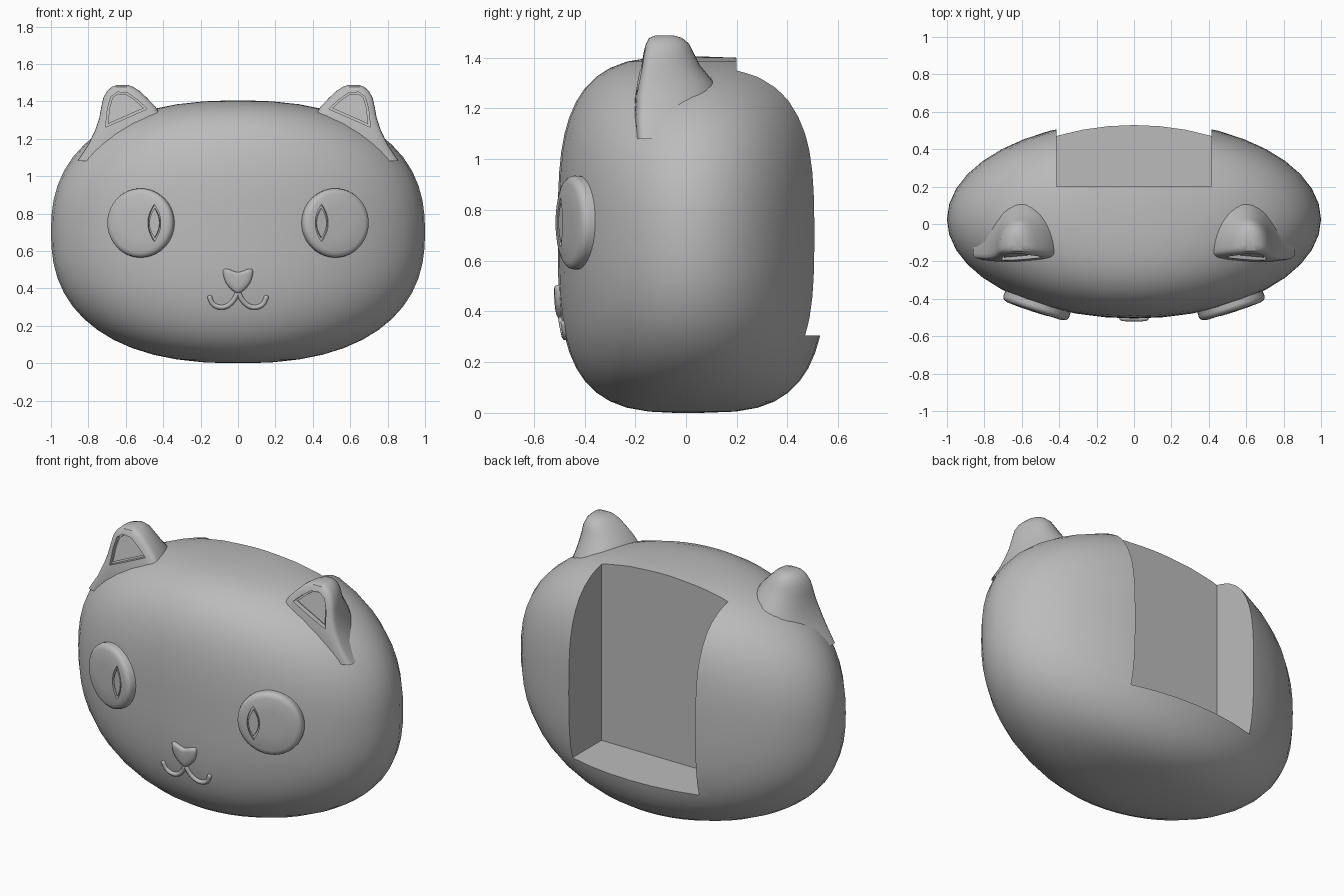
import bpy, bmesh, math
from mathutils import Matrix, Vector

cube = bpy.data.objects.get("Cube")
if cube:
    bpy.data.objects.remove(cube, do_unlink=True)

grey = bpy.data.materials.new("plain grey")
grey.use_nodes = True
grey.diffuse_color = (0.5, 0.5, 0.5, 1)
grey.node_tree.nodes["Principled BSDF"].inputs["Base Color"].default_value = grey.diffuse_color

HALF_H, HALF_D, MID_Y = 0.7025, 0.53, 0.025


def loft(name, rings, closed=True):
    """Skin a stack of equal-length point rings and cap both ends."""
    bm = bmesh.new()
    rows = [[bm.verts.new(p) for p in ring] for ring in rings]
    n = len(rows[0])
    for a, b in zip(rows, rows[1:]):
        for i in range(n):
            j = (i + 1) % n
            bm.faces.new((a[i], a[j], b[j], b[i]))
    bm.faces.new(rows[0][::-1])
    bm.faces.new(rows[-1])
    bmesh.ops.recalc_face_normals(bm, faces=bm.faces)
    mesh = bpy.data.meshes.new(name)
    bm.to_mesh(mesh)
    bm.free()
    mesh.materials.append(grey)
    ob = bpy.data.objects.new(name, mesh)
    bpy.context.collection.objects.link(ob)
    return ob


def activate(ob):
    bpy.ops.object.select_all(action='DESELECT')
    ob.select_set(True)
    bpy.context.view_layer.objects.active = ob


def smooth(ob, angle=35):
    activate(ob)
    bpy.ops.object.shade_smooth_by_angle(angle=math.radians(angle))


def carve(ob, cutter):
    activate(ob)
    mod = ob.modifiers.new("carve", 'BOOLEAN')
    mod.operation, mod.solver, mod.object = 'DIFFERENCE', 'EXACT', cutter
    bpy.ops.object.modifier_apply(modifier=mod.name)
    bpy.data.objects.remove(cutter, do_unlink=True)


def spline(points, steps=5, cyclic=False):
    """Sample a smooth path through 2D points."""
    pts = [Vector(p) for p in points]
    n, out = len(pts), []
    for i in range(n if cyclic else n - 1):
        pick = lambda k: pts[k % n] if cyclic else pts[max(0, min(n - 1, k))]
        a, b, c, d = (pick(i + k) for k in (-1, 0, 1, 2))
        for s in range(steps):
            t = s / steps
            out.append(b + (c - a) * t / 2 + (a - b * 2.5 + c * 2 - d / 2) * t**2
                       + ((b - c) * 1.5 + (d - a) / 2) * t**3)
    return out if cyclic else out + [pts[-1]]


def profile(t, power):
    return max(0, 1 - abs(t) ** power) ** (1 / power)


def face_y(x, z):
    """Depth of the front of the head at x, z."""
    t = z / HALF_H - 1
    u = x / profile(t, 2.4)
    return MID_Y - HALF_D * profile(t, 3.3) * math.sqrt(max(0, 1 - u * u))


def shrink(points, f):
    c = sum(points, Vector((0, 0))) / len(points)
    return [c + (p - c) * f for p in points]


# Head: ellipses stacked upward
rings = []
for k in range(1, 26):
    t = -math.cos(math.pi * k / 26)
    rx, ry = profile(t, 2.4), HALF_D * profile(t, 3.3)
    rings.append([(rx * math.cos(a), MID_Y + ry * math.sin(a), HALF_H * (1 + t))
                  for a in (math.tau * i / 40 for i in range(40))])
lo, hi = rings[0], rings[-1]
rings.insert(0, [(x * .3, y * .3, 0) for x, y, z in lo])
rings.append([(x * .3, y * .3, 2 * HALF_H) for x, y, z in hi])
head = loft("head", rings)

# Open compartment in the back of the head
box = [(-.415, .2), (.415, .2), (.415, 1), (-.415, 1)]
carve(head, loft("cutter", [[(x, y, z) for x, y in box] for z in (.305, 2)]))
smooth(head, 40)

# Ear levels: height, outer x, inner x, front y, back y
EAR = [(1.08, .86, .34, -.20, .18), (1.17, .80, .36, -.205, .165),
       (1.25, .762, .385, -.20, .135), (1.31, .742, .405, -.19, .105),
       (1.37, .731, .44, -.178, .055), (1.42, .72, .488, -.168, .03),
       (1.455, .70, .525, -.158, .012), (1.478, .675, .56, -.145, -.015),
       (1.488, .645, .59, -.12, -.05)]
EAR_HOLE = [(.708, 1.262), (.698, 1.36), (.68, 1.425), (.645, 1.45), (.59, 1.445),
            (.54, 1.41), (.485, 1.36)]


def ear_front(z):
    return -.205 + (z - 1.25) * .21


def make_ear(s, side):
    rings = []
    for z, xo, xi, yf, yb in EAR:
        cx, rx, cy = (xo + xi) / 2, (xo - xi) / 2, yf + .045
        ring = []
        for i in range(32):
            c, d = math.cos(math.tau * i / 32), math.sin(math.tau * i / 32)
            if d < 0:
                c = math.copysign(abs(c) ** .6, c)
                d = -abs(d) ** .6
            ring.append((s * (cx + rx * c), cy + d * (yb - cy if d > 0 else cy - yf), z))
        rings.append(ring)
    ear = loft(side + "_ear", rings)
    hole = [Vector(p) for p in EAR_HOLE]
    carve(ear, loft("cutter", [[(s * p.x, ear_front(p.y) + d, p.y) for p in hole]
                               for d in (-.1, .032)]))
    smooth(ear)
    # Raised panel inside the ear
    pad = shrink(hole, .86)
    loft(side + "_inner_ear", [[(s * p.x, ear_front(p.y) + d, p.y) for p in pad]
                               for d in (.04, .02)])


# Eye: lathed disc with an almond pupil
EYE = [(.18, -.09), (.185, 0), (.182, .012), (.172, .022), (.155, .028), (.08, .032), (.01, .033)]
almond = [(.036 * math.sin(a) * abs(math.sin(a)), .1 * math.cos(a))
          for a in (math.tau * i / 24 for i in range(24))]


def make_eye(s, side):
    place = (Matrix.Translation((s * .522, face_y(.522, .75) - .013, .75))
             @ Matrix.Rotation(s * math.radians(18), 4, 'Z')
             @ Matrix.Rotation(math.radians(90), 4, 'X'))

    def put(u, v, w):
        return place @ Vector((u, v, w))

    eye = loft(side + "_eye", [[put(r * math.cos(a), r * math.sin(a), h)
                                for a in (math.tau * i / 40 for i in range(40))]
                               for r, h in EYE])
    off = -s * .088
    carve(eye, loft("cutter", [[put(off + u, v, w) for u, v in almond] for w in (.016, .1)]))
    smooth(eye)
    # Pupil sits within the carved almond
    loft(side + "_pupil", [[put(off + u * f, v * f, w) for u, v in almond]
                           for w, f in ((.01, .78), (.028, .78))])


for s, side in ((1, "left"), (-1, "right")):
    make_ear(s, side)
    make_eye(s, side)

# Nose: puffed rounded triangle
outline = spline([(0, .487), (.06, .505), (.08, .49), (.065, .43), (.025, .385),
                  (0, .372), (-.025, .385), (-.065, .43), (-.08, .49), (-.06, .505)], 4, True)
nose = loft("nose", [[(p.x, face_y(p.x, p.y) - d, p.y) for p in shrink(outline, f)]
                     for d, f in ((-.03, 1), (.004, 1), (.012, .95), (.018, .82), (.02, .5))])
smooth(nose, 50)

# Mouth: two upturned half-round strokes
for s, side in ((1, "left"), (-1, "right")):
    path = spline([(0, .38), (.025, .335), (.06, .305), (.1, .3), (.135, .318), (.155, .362)])
    rings = []
    for i, p in enumerate(path):
        t = (path[min(i + 1, len(path) - 1)] - path[max(i - 1, 0)]).normalized()
        r = .013 if 0 < i < len(path) - 1 else .008
        ring = []
        for a in (math.tau * k / 10 for k in range(10)):
            x, z = p.x - t.y * r * math.cos(a), p.y + t.x * r * math.cos(a)
            ring.append((s * x, face_y(p.x, p.y) - r * math.sin(a), z))
        rings.append(ring)
    smooth(loft(side + "_mouth", rings), 60)
